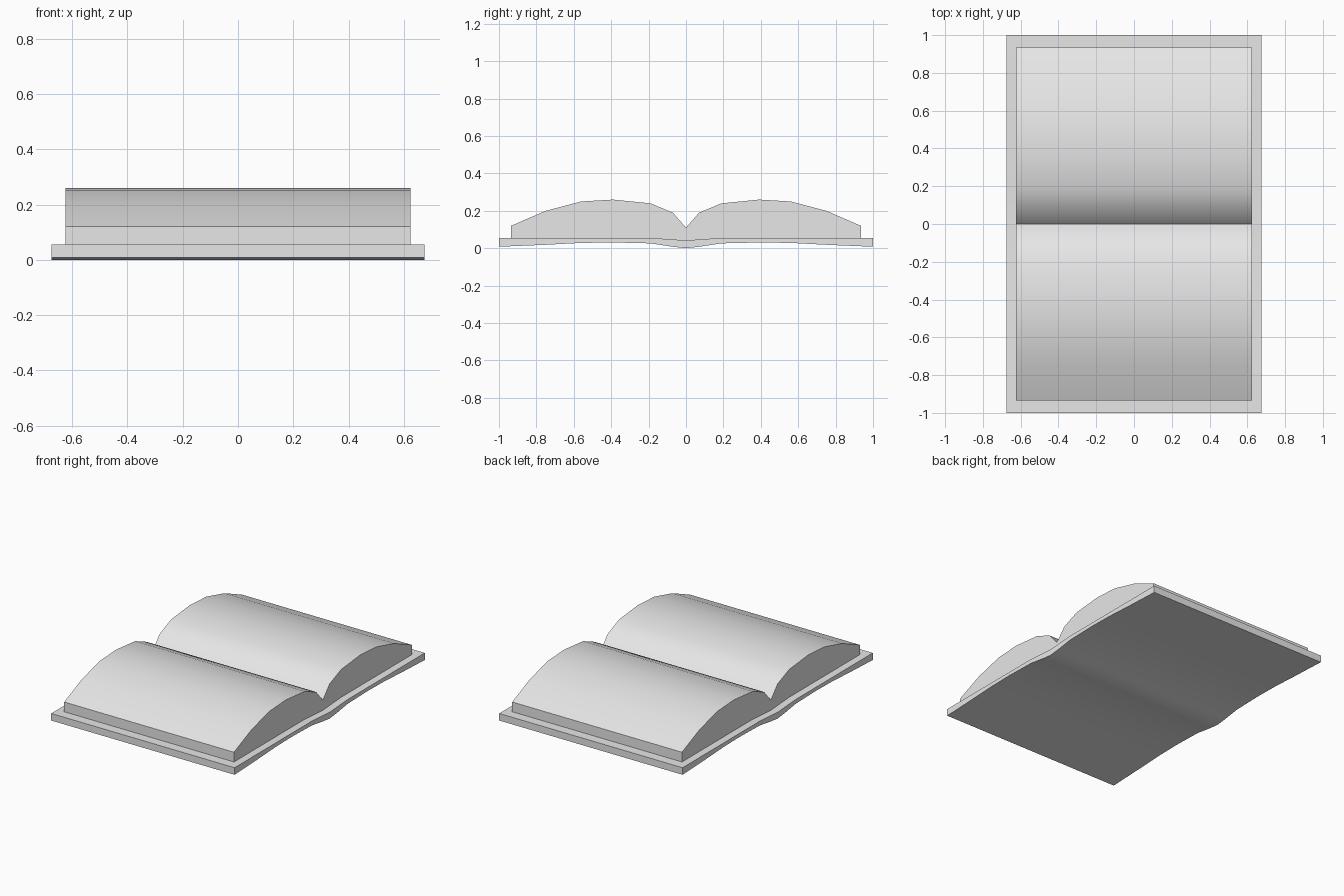
import bpy
import bmesh
import math

cube = bpy.data.objects.get("Cube")
if cube:
    bpy.data.objects.remove(cube, do_unlink=True)

grey = bpy.data.materials.new("light grey")
grey.use_nodes = True
colour = (0.8, 0.8, 0.8, 1)
grey.diffuse_color = colour
grey.node_tree.nodes["Principled BSDF"].inputs["Base Color"].default_value = colour


def mirrored(half):
    """Complete a spine-to-edge profile into a full edge-to-edge one."""
    return [(-y, z) for y, z in reversed(half[1:])] + half


def slab(name, top, bottom, half_width):
    """Extrude the outline between two profiles along x."""
    outline = mirrored(bottom) + mirrored(top)[::-1]
    bm = bmesh.new()
    face = bm.faces.new([bm.verts.new((-half_width, y, z)) for y, z in outline])
    extruded = bmesh.ops.extrude_face_region(bm, geom=[face], use_keep_orig=True)
    moved = [v for v in extruded["geom"] if isinstance(v, bmesh.types.BMVert)]
    bmesh.ops.translate(bm, verts=moved, vec=(2 * half_width, 0, 0))
    bmesh.ops.recalc_face_normals(bm, faces=bm.faces)
    mesh = bpy.data.meshes.new(name)
    bm.to_mesh(mesh)
    bm.free()
    mesh.materials.append(grey)
    obj = bpy.data.objects.new(name, mesh)
    bpy.context.collection.objects.link(obj)
    bpy.ops.object.select_all(action='DESELECT')
    obj.select_set(True)
    bpy.context.view_layer.objects.active = obj
    bpy.ops.object.shade_smooth_by_angle(angle=math.radians(35))


# Cover board, dipping at the spine
cover_top = [(0, 0.042), (0.19, 0.055), (1, 0.055)]
cover_bottom = [(0, 0), (0.07, 0.008), (0.19, 0.026), (0.4, 0.031),
                (0.57, 0.028), (0.76, 0.018), (1, 0.008)]
slab("cover", cover_top, cover_bottom, 0.675)

# Two arched page blocks meeting in the gutter
page_top = [(0, 0.11), (0.07, 0.19), (0.19, 0.24), (0.39, 0.26),
            (0.56, 0.25), (0.75, 0.2), (0.935, 0.12)]
page_base = [(0, 0.042), (0.19, 0.055), (0.935, 0.055)]
slab("pages", page_top, page_base, 0.625)
